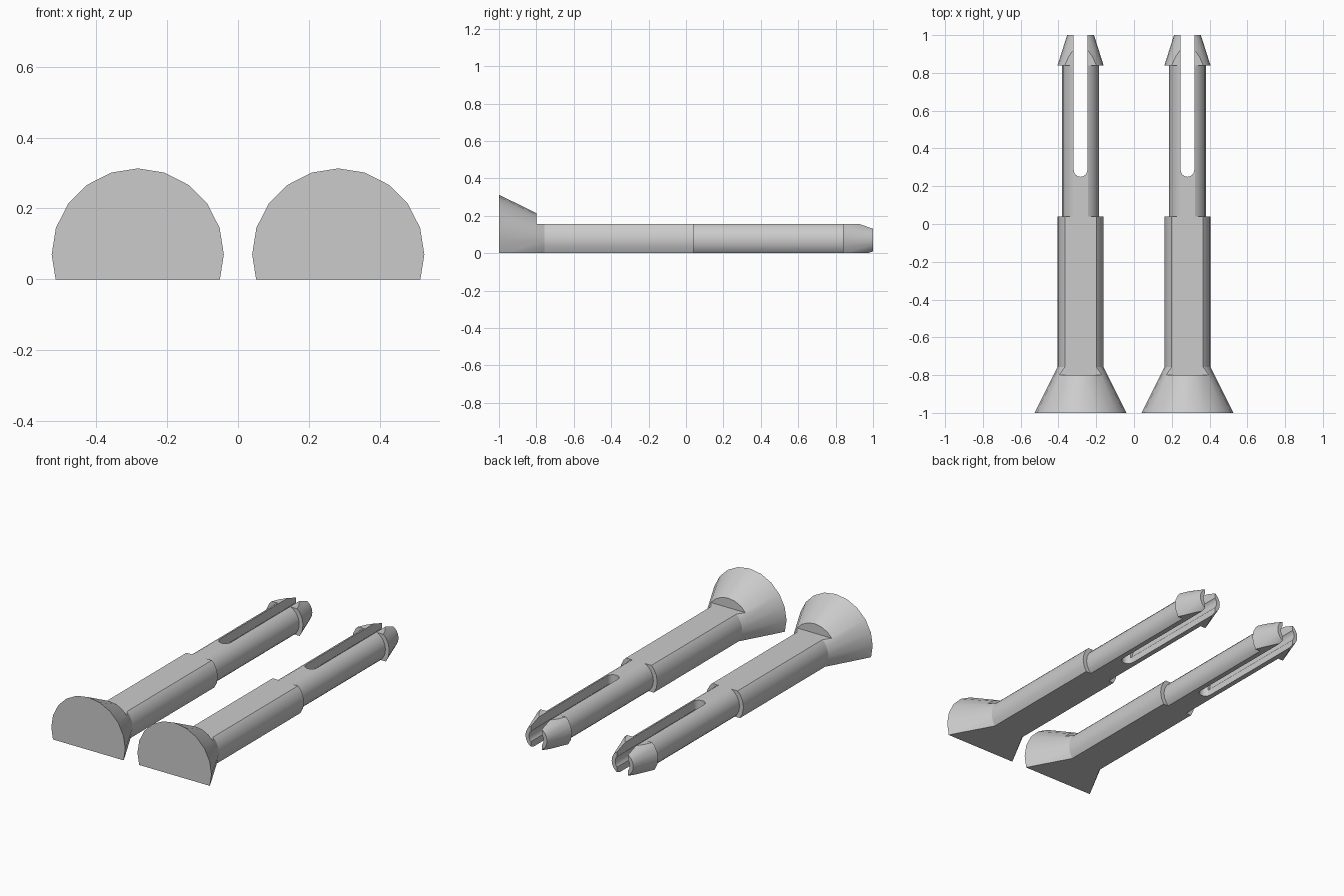
import bpy, bmesh, math
from mathutils import Matrix, Vector

cube = bpy.data.objects.get("Cube")
if cube:
    bpy.data.objects.remove(cube, do_unlink=True)

AXIS_Z = 0.07
PIN_X = 0.283
SIDES = 20

grey = bpy.data.materials.new("light grey plastic")
grey.use_nodes = True
grey.diffuse_color = (0.6, 0.6, 0.6, 1)
grey.node_tree.nodes["Principled BSDF"].inputs["Base Color"].default_value = (0.6, 0.6, 0.6, 1)


def add_object(name, bm):
    bmesh.ops.recalc_face_normals(bm, faces=bm.faces)
    mesh = bpy.data.meshes.new(name)
    bm.to_mesh(mesh)
    bm.free()
    mesh.materials.append(grey)
    obj = bpy.data.objects.new(name, mesh)
    bpy.context.collection.objects.link(obj)
    return obj


def lathe(name, profile):
    """Closed solid of rings (y, radius) around the pin axis."""
    bm = bmesh.new()
    rings = []
    for y, r in profile:
        angles = [2 * math.pi * i / SIDES for i in range(SIDES)]
        rings.append([bm.verts.new((r * math.cos(a), y, AXIS_Z + r * math.sin(a))) for a in angles])
    for a, b in zip(rings, rings[1:]):
        for i in range(SIDES):
            j = (i + 1) % SIDES
            bm.faces.new((a[i], a[j], b[j], b[i]))
    bm.faces.new(rings[0])
    bm.faces.new(rings[-1])
    return add_object(name, bm)


def box(name, low, high):
    low, high = Vector(low), Vector(high)
    bm = bmesh.new()
    bmesh.ops.create_cube(bm, size=1, matrix=Matrix.Translation((low + high) / 2)
                          @ Matrix.Diagonal((*(high - low), 1)))
    return add_object(name, bm)


def slot(name, half, start, end):
    """Upright slot with a rounded inner end."""
    bm = bmesh.new()
    arc = [math.pi * (1 + i / 12) for i in range(13)]
    outline = [(half * math.cos(a), start + half + half * math.sin(a)) for a in arc]
    outline += [(half, end), (-half, end)]
    face = bm.faces.new([bm.verts.new((x, y, -0.3)) for x, y in outline])
    top = bmesh.ops.extrude_face_region(bm, geom=[face])
    verts = [v for v in top["geom"] if isinstance(v, bmesh.types.BMVert)]
    bmesh.ops.translate(bm, verts=verts, vec=(0, 0, 0.8))
    return add_object(name, bm)


# Flared head, thick body, thin shaft and barbed tip in one turned solid
pin = lathe("left_pin", [(-1, 0.243), (-0.757, 0.122), (0.04, 0.122), (0.04, 0.097),
                         (0.84, 0.097), (0.84, 0.122), (1, 0.071)])

# Cutters: flat underside, flat top behind the head, split tip and its bore
cutters = [
    box("underside_cutter", (-0.5, -1.5, -0.5), (0.5, 1.5, 0)),
    box("top_cutter", (-0.5, -0.8, 0.157), (0.5, 1.5, 0.6)),
    slot("slot_cutter", 0.036, 0.25, 1.2),
    lathe("bore_cutter", [(0.27, 0.048), (1.3, 0.048)]),
]
for cutter in cutters:
    mod = pin.modifiers.new(cutter.name, "BOOLEAN")
    mod.operation = "DIFFERENCE"
    mod.solver = "EXACT"
    mod.object = cutter
    cutter.hide_render = True

# Bake the cuts, then drop the cutters
depsgraph = bpy.context.evaluated_depsgraph_get()
cut_mesh = bpy.data.meshes.new_from_object(pin.evaluated_get(depsgraph))
pin.modifiers.clear()
pin.data = cut_mesh
cut_mesh.materials.clear()
cut_mesh.materials.append(grey)
for cutter in cutters:
    bpy.data.objects.remove(cutter, do_unlink=True)

bpy.ops.object.select_all(action="DESELECT")
pin.select_set(True)
bpy.context.view_layer.objects.active = pin
bpy.ops.object.shade_smooth_by_angle(angle=math.radians(25))

# Matching pair
twin = pin.copy()
twin.data = pin.data.copy()
twin.name = "right_pin"
bpy.context.collection.objects.link(twin)
pin.location.x = PIN_X
twin.location.x = -PIN_X
